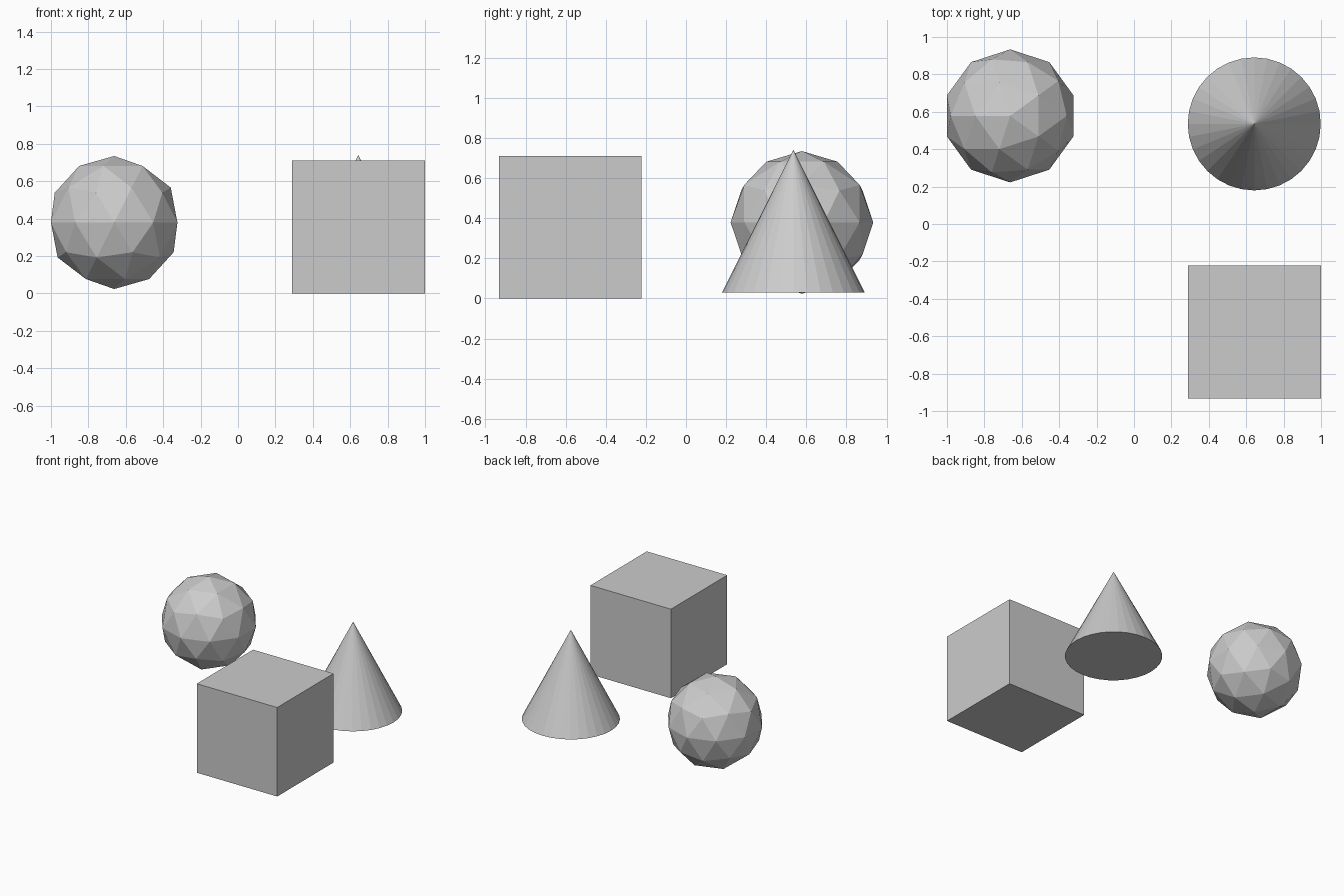
import bpy
import math

if "Cube" in bpy.data.objects:
    bpy.data.objects.remove(bpy.data.objects["Cube"])

SIZE = 0.711        # shared width of all three solids
R = SIZE / 2

# Cube resting on the ground
bpy.ops.mesh.primitive_cube_add(size=SIZE, location=(0.644, -0.577, R))
bpy.context.object.name = "cube"

# Cone, slightly raised
bpy.ops.mesh.primitive_cone_add(vertices=32, radius1=R, radius2=0, depth=SIZE,
                                location=(0.643, 0.535, 0.03 + R))
bpy.context.object.name = "cone"

# Faceted ball, half a turn about z
bpy.ops.mesh.primitive_ico_sphere_add(subdivisions=2, radius=R,
                                      location=(-0.662, 0.578, 0.379),
                                      rotation=(0, 0, math.pi))
bpy.context.object.name = "faceted_ball"
